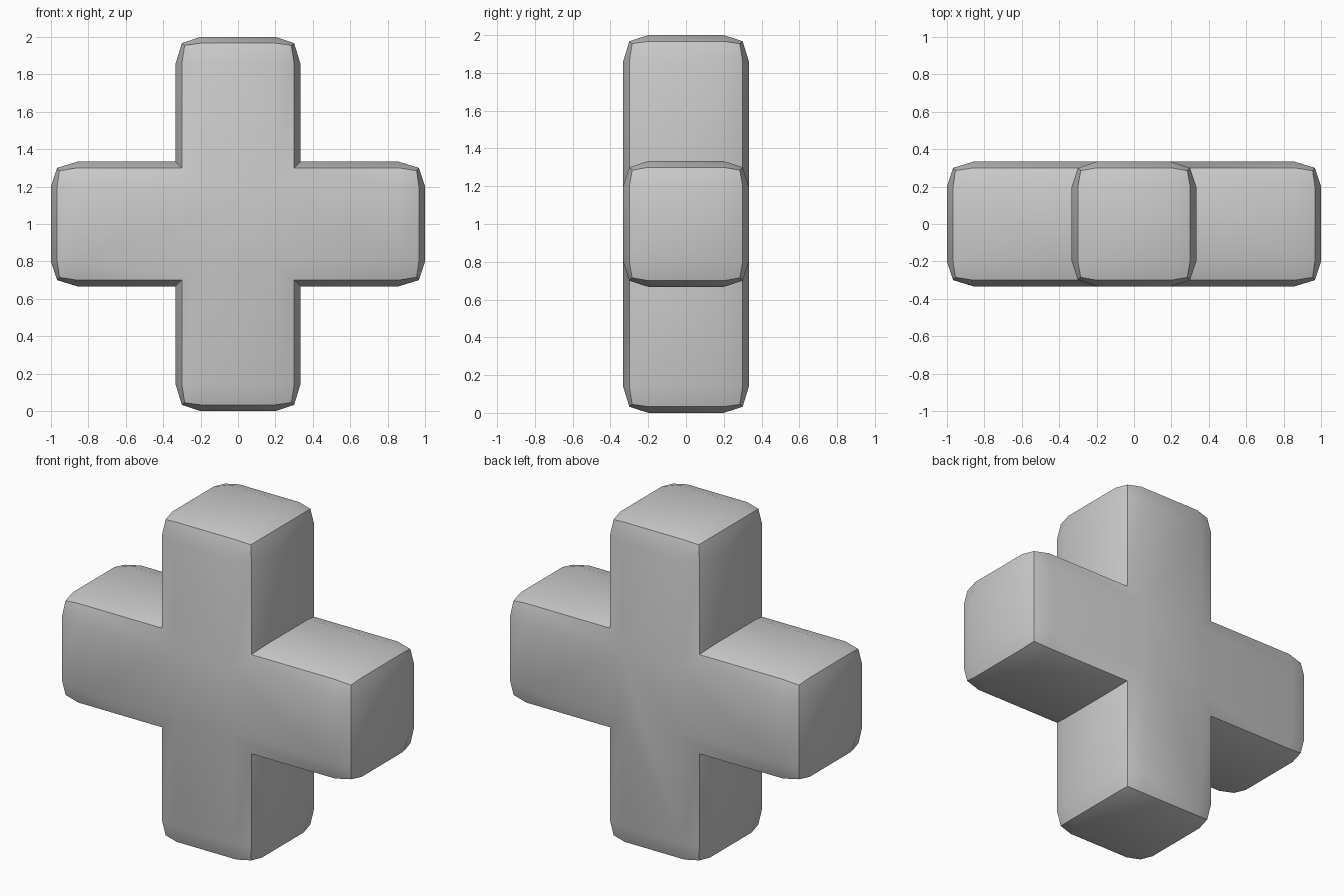
import bpy, bmesh, math

if "Cube" in bpy.data.objects:
    bpy.data.objects.remove(bpy.data.objects["Cube"])

# Stacked outlines of the cross: depth, arm half width, shoulder corner, tip height, corner depth
A, M, F = 0.333, 0.3, 0.2           # surface, bevel ridge, flat region
S = 0.86                            # distance along an arm where the tip rounding starts
side = dict(y=F, yc=F, inner=A, tip=[(A, S), (M, 0.967), (F, 1.0)])
ridge = dict(y=M, yc=0.285, inner=M, tip=[(M, S), (0.285, 0.955), (F, 0.967)])
flat = dict(y=A, yc=A, inner=F, tip=[(F, S)] * 3)


def outline(layer, sign):
    """One closed loop of 28 points, made from one arm rotated four times."""
    y, yc = layer["y"], layer["yc"]
    right = [(u, v, d) for (u, v), d in zip(layer["tip"], (y, yc, y))]
    left = [(-u, v, d) for u, v, d in reversed(right)]
    arm = [(layer["inner"], layer["inner"], y)] + right + left
    pts = []
    for k in range(4):
        c, s = round(math.cos(k * math.pi / 2)), round(math.sin(k * math.pi / 2))
        pts += [(u * c - v * s, sign * d, 1 + u * s + v * c) for u, v, d in arm]
    return pts


bm = bmesh.new()
stack = [(flat, -1), (ridge, -1), (side, -1), (side, 1), (ridge, 1), (flat, 1)]
loops = [[bm.verts.new(p) for p in outline(l, s)] for l, s in stack]

# Skin between the outlines and close the front and back
for a, b in zip(loops, loops[1:]):
    n = len(a)
    for i in range(n):
        j = (i + 1) % n
        bm.faces.new((a[i], a[j], b[j], b[i]))
bm.faces.new(loops[0])
bm.faces.new(loops[-1])
bmesh.ops.remove_doubles(bm, verts=bm.verts[:], dist=1e-4)
bmesh.ops.recalc_face_normals(bm, faces=bm.faces[:])

mesh = bpy.data.meshes.new("cross_block")
bm.to_mesh(mesh)
bm.free()
obj = bpy.data.objects.new("cross_block", mesh)
bpy.context.collection.objects.link(obj)
bpy.context.view_layer.objects.active = obj
obj.select_set(True)
bpy.ops.object.shade_smooth_by_angle(angle=math.radians(30))
